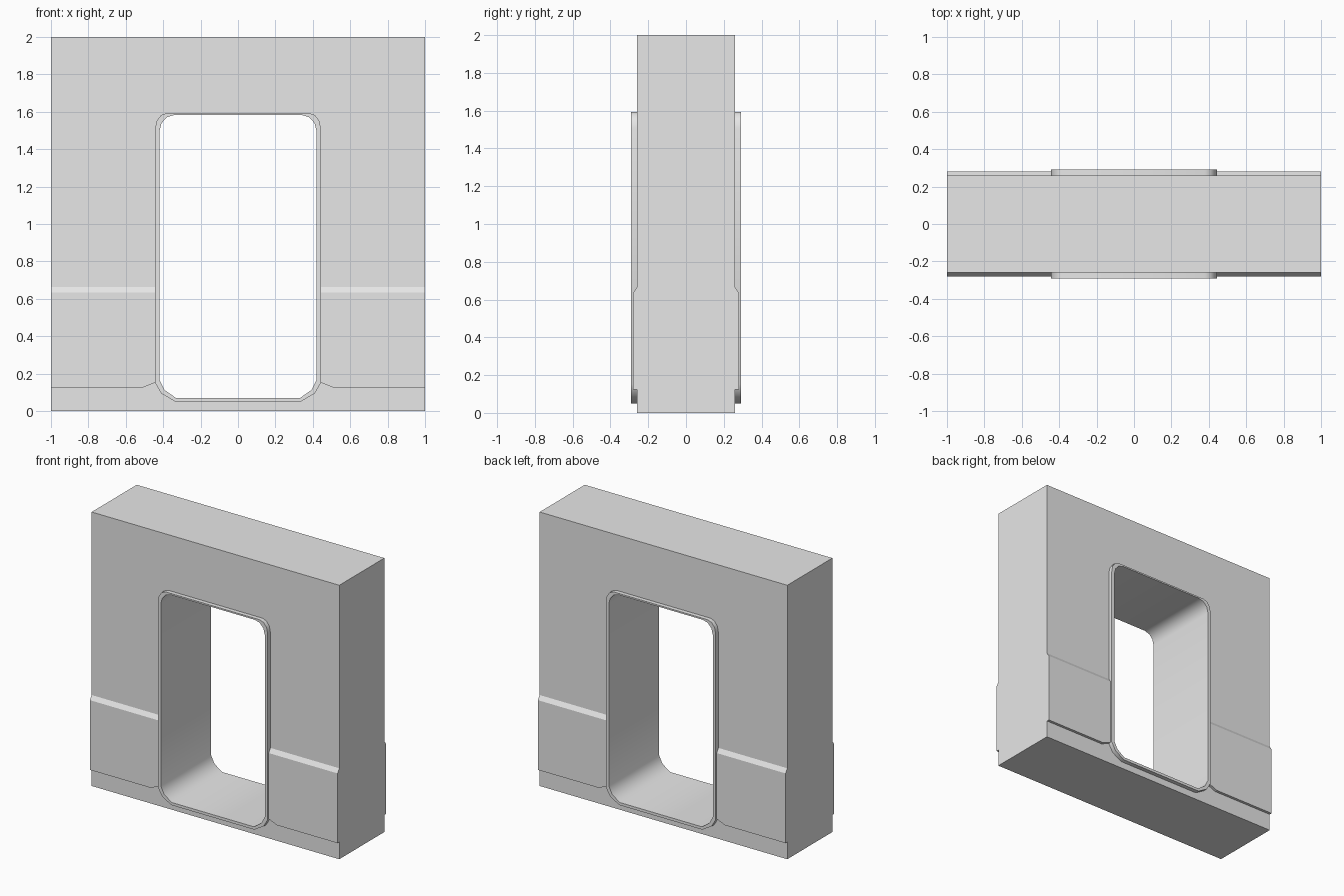
import bpy
import bmesh
import math

if "Cube" in bpy.data.objects:
    bpy.data.objects.remove(bpy.data.objects["Cube"])

grey = bpy.data.materials.new("light_grey")
grey.diffuse_color = (0.8, 0.8, 0.8, 1)
grey.use_nodes = True
grey.node_tree.nodes["Principled BSDF"].inputs["Base Color"].default_value = grey.diffuse_color


def finish(bm, name):
    bmesh.ops.recalc_face_normals(bm, faces=bm.faces[:])
    mesh = bpy.data.meshes.new(name)
    bm.to_mesh(mesh)
    bm.free()
    mesh.materials.append(grey)
    obj = bpy.data.objects.new(name, mesh)
    bpy.context.collection.objects.link(obj)
    return obj


def slab_with_hole(name, outer, inner, half_depth):
    """Extrude the area between two xz outlines through y."""
    bm = bmesh.new()
    edges = []
    for loop in (outer, inner):
        vs = [bm.verts.new((x, -half_depth, z)) for x, z in loop]
        edges += [bm.edges.new((vs[i - 1], vs[i])) for i in range(len(vs))]
    bmesh.ops.triangle_fill(bm, use_beauty=True, edges=edges, normal=(0, -1, 0))
    res = bmesh.ops.extrude_face_region(bm, geom=bm.faces[:], use_keep_orig=True)
    moved = [g for g in res["geom"] if isinstance(g, bmesh.types.BMVert)]
    bmesh.ops.translate(bm, verts=moved, vec=(0, 2 * half_depth, 0))
    return finish(bm, name)


def mirrored(half):
    return half + [(-x, z) for x, z in reversed(half)]


def doorway(w, top, rx, rz, low):
    """Rounded top corner plus faceted bottom corner, mirrored in x."""
    half = list(low)
    for i in range(4):
        a = math.radians(30 * i)
        half.append((w - rx + rx * math.cos(a), top - rz + rz * math.sin(a)))
    return mirrored(half)


# Doorway outlines
rim_outer = doorway(0.444, 1.594, 0.065, 0.088,
                    [(0.335, 0.05), (0.41, 0.094), (0.444, 0.152)])
rim_inner = doorway(0.42, 1.583, 0.08, 0.088,
                    [(0.332, 0.07), (0.393, 0.113), (0.42, 0.166)])

# Wall and the lining that projects from both of its faces
wall = slab_with_hole("wall", mirrored([(1, 0), (1, 2)]), rim_outer, 0.26)
lining = slab_with_hole("doorway_lining", rim_outer, rim_inner, 0.291)

# Raised lower panel with sloped top, mirrored to all four places
base = [(1, 0.125), (0.51, 0.125), (0.444, 0.152)]
bm = bmesh.new()
front = [bm.verts.new((x, -0.28, z)) for x, z in base + [(0.444, 0.634), (1, 0.634)]]
back = [bm.verts.new((x, -0.26, z)) for x, z in base + [(0.444, 0.664), (1, 0.664)]]
bm.faces.new(front)
bm.faces.new(back[::-1])
for i in range(5):
    bm.faces.new((front[i - 1], front[i], back[i], back[i - 1]))
panel = finish(bm, "lower_panels")
mod = panel.modifiers.new("mirror", 'MIRROR')
mod.use_axis = (True, True, False)
mod.use_mirror_merge = False

# Smooth the rounded corners of the lining only
bpy.ops.object.select_all(action='DESELECT')
lining.select_set(True)
bpy.context.view_layer.objects.active = lining
bpy.ops.object.shade_smooth_by_angle(angle=math.radians(40))
